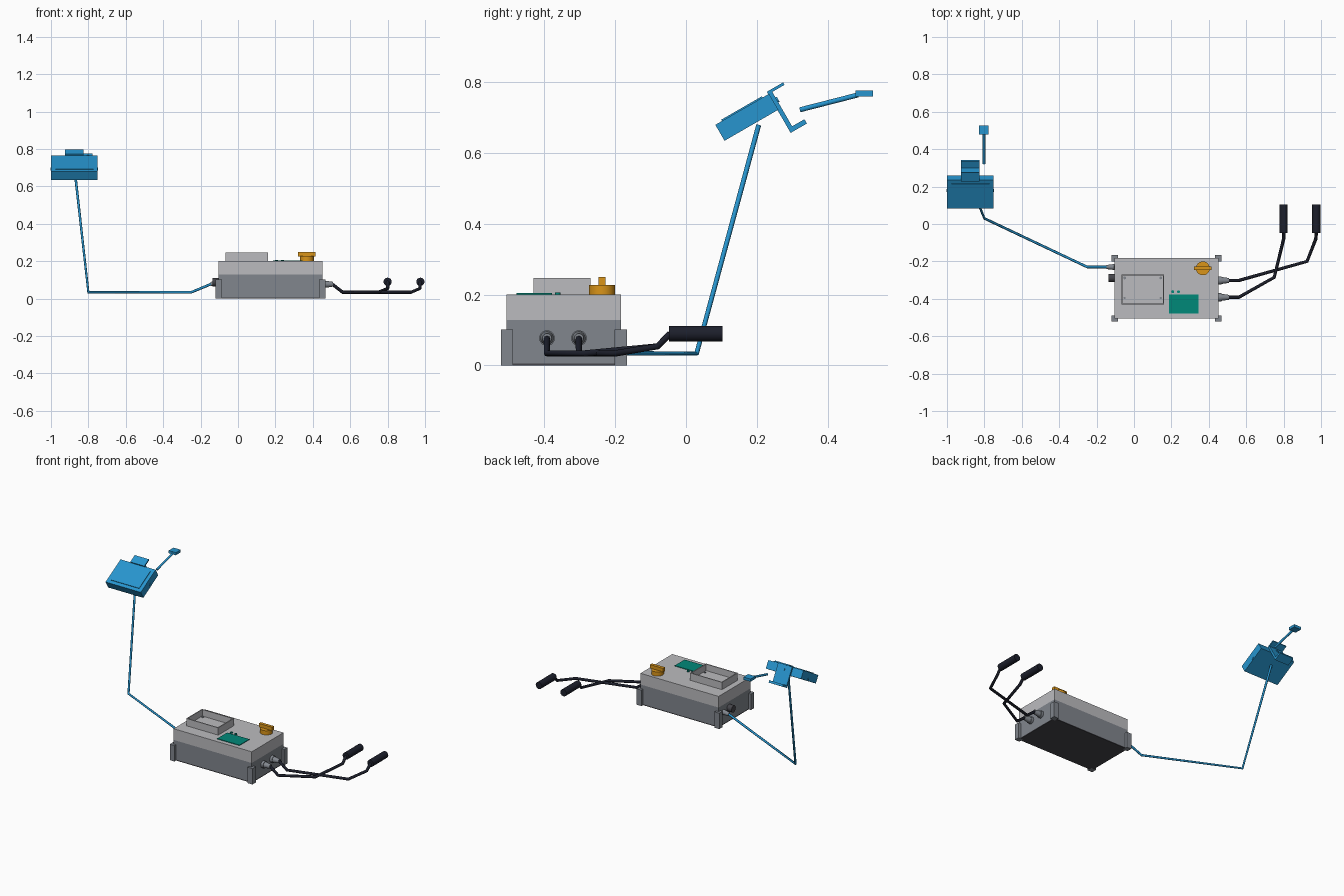
import bpy, bmesh, math
from mathutils import Vector, Matrix

if "Cube" in bpy.data.objects:
    bpy.data.objects.remove(bpy.data.objects["Cube"])


def mat(name, rgb):
    m = bpy.data.materials.new(name)
    m.diffuse_color = (*rgb, 1)
    m.use_nodes = True
    m.node_tree.nodes["Principled BSDF"].inputs["Base Color"].default_value = m.diffuse_color
    return m


BLUE = mat("blue", (0.02, 0.3, 0.62))
BLACK = mat("black", (0.012, 0.014, 0.025))
ORANGE = mat("orange", (0.7, 0.3, 0.01))
TEAL = mat("teal", (0.0, 0.25, 0.19))
LIGHT = mat("light_grey", (0.5, 0.5, 0.52))
MID = mat("mid_grey", (0.22, 0.24, 0.27))
DARK = mat("dark_grey", (0.06, 0.06, 0.07))


def make(name, bm, m):
    bmesh.ops.recalc_face_normals(bm, faces=bm.faces)
    me = bpy.data.meshes.new(name)
    bm.to_mesh(me)
    bm.free()
    ob = bpy.data.objects.new(name, me)
    bpy.context.collection.objects.link(ob)
    me.materials.append(m)
    return ob


def box(name, x, y, z, m, frame=None):
    """Box from (min, max) ranges, optionally placed in a tilted frame."""
    bm = bmesh.new()
    size = [r[1] - r[0] for r in (x, y, z)]
    mid = [(r[0] + r[1]) / 2 for r in (x, y, z)]
    M = Matrix.Translation(mid) @ Matrix.Diagonal((*size, 1))
    bmesh.ops.create_cube(bm, size=1, matrix=(frame or Matrix()) @ M)
    return make(name, bm, m)


def cyl(name, a, b, r, m, r2=None, n=24):
    """Cylinder or cone between two points."""
    a, b = Vector(a), Vector(b)
    d = b - a
    M = Matrix.Translation((a + b) / 2) @ d.to_track_quat('Z', 'Y').to_matrix().to_4x4()
    bm = bmesh.new()
    bmesh.ops.create_cone(bm, cap_ends=True, segments=n, radius1=r,
                          radius2=r if r2 is None else r2, depth=d.length, matrix=M)
    for f in bm.faces:
        f.smooth = len(f.verts) == 4
    for e in bm.edges:
        e.smooth = all(f.smooth for f in e.link_faces)
    return make(name, bm, m)


def cable(name, pts, r, m):
    cu = bpy.data.curves.new(name, 'CURVE')
    cu.dimensions = '3D'
    cu.bevel_depth = r
    cu.bevel_resolution = 2
    cu.use_fill_caps = True
    s = cu.splines.new('POLY')
    s.points.add(len(pts) - 1)
    for p, c in zip(s.points, pts):
        p.co = (*c, 1)
    cu.materials.append(m)
    ob = bpy.data.objects.new(name, cu)
    bpy.context.collection.objects.link(ob)


# Main housing
X, Y = (-0.104, 0.452), (-0.506, -0.183)
box("bottom_plate", X, Y, (0, 0.006), DARK)
box("lower_housing", X, Y, (0.006, 0.128), MID)
box("upper_housing", X, Y, (0.128, 0.2), LIGHT)
for i, (x, sx) in enumerate(((X[0], -1), (X[1], 1))):
    for j, (y, sy) in enumerate(((Y[0], -1), (Y[1], 1))):
        xs = sorted((x + sx * 0.016, x - sx * 0.018))
        ys = sorted((y + sy * 0.016, y - sy * 0.018))
        box(f"corner_guard_{i}{j}", xs, ys, (0, 0.102), MID)

# Open tray on the lid
TX, TY, TZ = (-0.067, 0.16), (-0.43, -0.27), (0.2, 0.247)
box("tray_floor", TX, TY, (0.2, 0.205), LIGHT)
box("tray_left_wall", (TX[0], TX[0] + 0.006), TY, TZ, LIGHT)
box("tray_right_wall", (TX[1] - 0.006, TX[1]), TY, TZ, LIGHT)
box("tray_front_wall", TX, (TY[0], TY[0] + 0.006), TZ, LIGHT)
box("tray_back_wall", TX, (TY[1] - 0.006, TY[1]), TZ, LIGHT)
for i, x in enumerate((-0.05, 0.143)):
    for j, (y, r) in enumerate(((-0.288, 0.008), (-0.395, 0.006))):
        cyl(f"tray_screw_{i}{j}", (x, y, 0.204), (x, y, 0.209), r, MID, n=12)

# Rotary knob
KX, KY = 0.368, -0.237
cyl("knob_base", (KX, KY, 0.2), (KX, KY, 0.227), 0.037, ORANGE)
box("knob_grip", (KX - 0.047, KX + 0.047), (KY - 0.01, KY + 0.01), (0.225, 0.249), ORANGE)

# Display and indicator lights
box("display", (0.187, 0.345), (-0.478, -0.378), (0.199, 0.204), TEAL)
for i, x in enumerate((0.207, 0.238)):
    cyl(f"indicator_{i}", (x, -0.362, 0.199), (x, -0.362, 0.206), 0.008, TEAL, n=16)

# Right-hand connectors, leads and handles
leads = {
    "rear": (-0.302, [(0.56, -0.302, 0.034), (0.925, -0.2, 0.034),
                      (0.972, -0.08, 0.054), (0.975, -0.045, 0.09)], 0.975),
    "front": (-0.392, [(0.56, -0.392, 0.034), (0.75, -0.285, 0.034),
                       (0.8, -0.08, 0.054), (0.8, -0.045, 0.09)], 0.8),
}
for n, (y, path, hx) in leads.items():
    cyl(f"{n}_socket", (0.45, y, 0.077), (0.468, y, 0.077), 0.022, MID)
    cyl(f"{n}_plug", (0.466, y, 0.077), (0.507, y, 0.077), 0.019, MID, r2=0.013)
    cable(f"{n}_lead", [(0.48, y, 0.077), (0.507, y, 0.075)] + path, 0.009, BLACK)
    cyl(f"{n}_handle", (hx, -0.048, 0.09), (hx, 0.103, 0.09), 0.022, BLACK)

# Left-hand port and cable gland
cyl("port", (-0.104, -0.288, 0.088), (-0.137, -0.288, 0.088), 0.022, DARK)
cyl("cable_gland", (-0.104, -0.23, 0.083), (-0.146, -0.23, 0.078), 0.016, MID, r2=0.011)
cable("sensor_cable", [(-0.12, -0.23, 0.081), (-0.146, -0.23, 0.077), (-0.25, -0.23, 0.034),
                       (-0.8, 0.03, 0.034), (-0.872, 0.205, 0.678)], 0.007, BLUE)

# Tilted sensor head: local y runs along the body, local z is its normal
F = Matrix.Translation((-0.875, 0.1715, 0.7)) @ Matrix.Rotation(math.radians(30), 4, 'X')
box("sensor_body", (-0.125, 0.125), (-0.0875, 0.0875), (-0.026, 0.026), BLUE, F)
box("sensor_lid", (-0.102, 0.102), (-0.066, 0.066), (0.025, 0.03), BLUE, F)
for i, s in enumerate((-1, 1)):
    cyl(f"side_screw_{i}", F @ Vector((s * 0.12, 0.003, -0.01)),
        F @ Vector((s * 0.127, 0.003, -0.01)), 0.009, BLUE, n=16)

# Spring clip behind the head
CX = (-0.051, 0.049)
box("clip_plate", CX, (0.085, 0.098), (-0.1, 0.033), BLUE, F)
box("clip_top_flange", CX, (0.085, 0.138), (0.026, 0.034), BLUE, F)
box("clip_bottom_flange", CX, (0.085, 0.138), (-0.1, -0.086), BLUE, F)
cyl("clip_screw", F @ Vector((0, 0.096, 0.0)), F @ Vector((0, 0.102, 0.0)), 0.008, BLUE, n=16)

# Finger probe with its tip block
cyl("probe_stem", (-0.802, 0.321, 0.721), (-0.802, 0.485, 0.763), 0.007, BLUE, n=12)
box("probe_tip", (-0.828, -0.777), (0.478, 0.527), (0.759, 0.776), BLUE)
